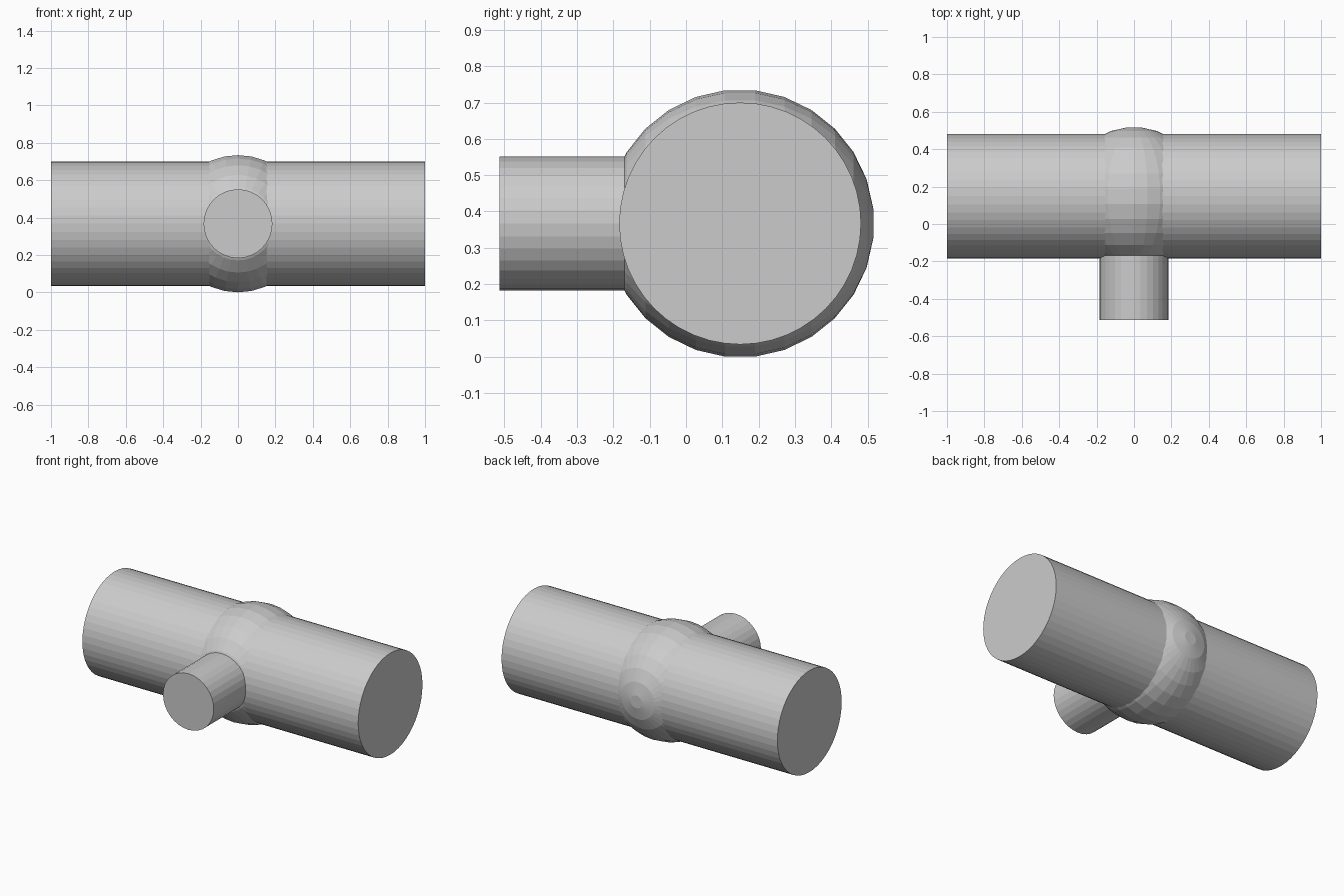
import bpy, bmesh, math

if "Cube" in bpy.data.objects:
    bpy.data.objects.remove(bpy.data.objects["Cube"])

CY, CZ = 0.149, 0.367  # centre of the joint


def pipe(name, radius, length, centre, rot, sides):
    bpy.ops.mesh.primitive_cylinder_add(vertices=sides, radius=radius, depth=length,
                                        location=centre, rotation=rot)
    bpy.context.object.name = name
    return bpy.context.object


# Main run of pipe along x
pipe("main_pipe", 0.333, 2.0, (0, CY, CZ), (0, math.pi / 2, 0), 48)

# Side branch towards the front, ending inside the joint
pipe("branch_pipe", 0.184, 0.514 + CY, (0, (CY - 0.514) / 2, CZ), (math.pi / 2, 0, 0), 32)

# Ball joint: faceted half profile turned about the y axis, small flat cap at each pole
STEPS, SIDES, R = 14, 32, 0.369
bm = bmesh.new()
rings = []
for i in range(STEPS):
    a = math.pi * (i + 0.5) / STEPS
    r, y = R * math.sin(a), R * math.cos(a)
    rings.append([bm.verts.new((r * math.cos(t), y, r * math.sin(t)))
                  for t in (2 * math.pi * k / SIDES for k in range(SIDES))])
for p, q in zip(rings, rings[1:]):
    for k in range(SIDES):
        n = (k + 1) % SIDES
        bm.faces.new((p[k], p[n], q[n], q[k]))
bm.faces.new(rings[0])
bm.faces.new(rings[-1])
bmesh.ops.recalc_face_normals(bm, faces=bm.faces)
mesh = bpy.data.meshes.new("ball_joint")
bm.to_mesh(mesh)
bm.free()
ball = bpy.data.objects.new("ball_joint", mesh)
ball.location = (0, CY, CZ)
bpy.context.collection.objects.link(ball)
